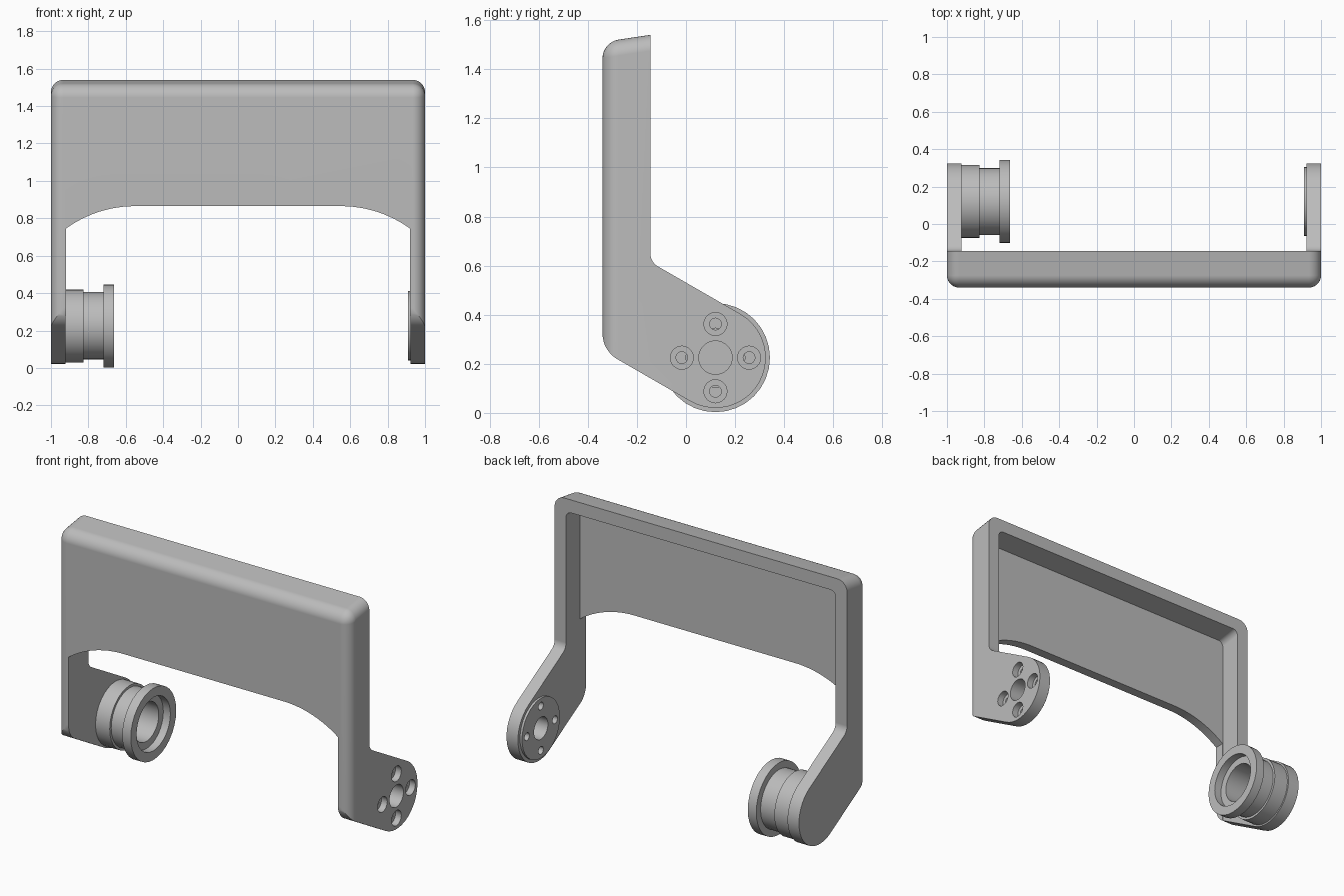
import bpy, bmesh
from math import radians, sin, cos, tan, pi
from mathutils import Matrix

if "Cube" in bpy.data.objects:
    bpy.data.objects.remove(bpy.data.objects["Cube"])

grey = bpy.data.materials.new("satin grey")
grey.use_nodes = True
grey.diffuse_color = (0.5, 0.5, 0.5, 1)
grey.node_tree.nodes["Principled BSDF"].inputs["Base Color"].default_value = (0.5, 0.5, 0.5, 1)

FRONT, BACK, TOP = -0.34, -0.145, 1.54
INNER = 0.922                 # inside face of the arms
PY, PZ = 0.12, 0.225          # pivot centre


def make(name, bm):
    bmesh.ops.recalc_face_normals(bm, faces=bm.faces)
    mesh = bpy.data.meshes.new(name)
    bm.to_mesh(mesh)
    bm.free()
    obj = bpy.data.objects.new(name, mesh)
    bpy.context.collection.objects.link(obj)
    mesh.materials.append(grey)
    return obj


def arc(cx, cy, r, a0, a1, n):
    angles = [radians(a0 + (a1 - a0) * i / n) for i in range(n + 1)]
    return [(cx + r * cos(a), cy + r * sin(a)) for a in angles]


def prism(name, pts, axis, lo, hi):
    """Extrude a 2D outline along x (outline in y, z) or y (outline in x, z)."""
    bm = bmesh.new()
    place = (lambda p: (lo, p[0], p[1])) if axis == "x" else (lambda p: (p[0], lo, p[1]))
    face = bm.faces.new([bm.verts.new(place(p)) for p in pts])
    out = bmesh.ops.extrude_face_region(bm, geom=[face])
    step = (hi - lo, 0, 0) if axis == "x" else (0, hi - lo, 0)
    bmesh.ops.translate(bm, vec=step, verts=[v for v in out["geom"] if isinstance(v, bmesh.types.BMVert)])
    return make(name, bm)


def block(name, half, y0, y1, z0, top, radius, rule):
    """Box with a sloping top, rounded along the edges picked by rule."""
    bm = bmesh.new()
    bmesh.ops.create_cube(bm, size=2)
    edges = [e for e in bm.edges if rule(e.verts[0].co.copy(), e.verts[1].co.copy())]
    for v in bm.verts:
        y = y0 if v.co.y < 0 else y1
        z = top + (y - BACK) * tan(radians(8.5)) if v.co.z > 0 else z0
        v.co = (v.co.x * half, y, z)
    bmesh.ops.bevel(bm, geom=edges, offset=radius, segments=8, profile=0.5, affect="EDGES")
    return make(name, bm)


def rod(name, y, z, r, lo, hi, sides=32):
    bm = bmesh.new()
    turn = Matrix.Translation(((lo + hi) / 2, y, z)) @ Matrix.Rotation(pi / 2, 4, "Y")
    bmesh.ops.create_cone(bm, cap_ends=True, segments=sides, radius1=r, radius2=r,
                          depth=hi - lo, matrix=turn)
    return make(name, bm)


def combine(obj, tool, operation="DIFFERENCE", keep=False):
    tool.hide_render = True
    mod = obj.modifiers.new("cut", "BOOLEAN")
    mod.operation, mod.object, mod.solver = operation, tool, "EXACT"
    bpy.context.view_layer.objects.active = obj
    bpy.ops.object.modifier_apply(modifier=mod.name)
    if not keep:
        bpy.data.objects.remove(tool)


def finish(obj):
    bpy.ops.object.select_all(action="DESELECT")
    obj.select_set(True)
    bpy.context.view_layer.objects.active = obj
    bpy.ops.object.shade_smooth_by_angle(angle=radians(30))
    mod = obj.modifiers.new("even shading", "WEIGHTED_NORMAL")
    mod.keep_sharp = True


# Bracket body: rounded block trimmed to the side outline of the arms
def side_top(a, b):
    return a.z > 0 and b.z > 0 and a.x == b.x


def outer_edges(a, b):
    front = a.y < 0 and b.y < 0
    return side_top(a, b) or (front and (a.z > 0 or b.z > 0))


bracket = block("bracket", 1.0, FRONT, 0.6, -0.2, TOP, 0.065, outer_edges)
outline = ([(-0.6, 2), (-0.6, 0.323)]
           + arc(-0.22, 0.323, 0.12, 180, 240, 8)
           + arc(PY, PZ, 0.205, -120, 60, 20)
           + arc(-0.085, 0.649, 0.06, 240, 180, 6)
           + [(BACK, 2)])
combine(bracket, prism("side_outline", outline, "x", -1.2, 1.2), "INTERSECT")

# Hollow behind the front panel
combine(bracket, block("hollow", INNER, -0.28, 1, -0.5, TOP - 0.08, 0.035, side_top))

# Opening under the front panel, with curved shoulders
R = 0.63
sweep = 36
opening = ([(-INNER, -0.5), (INNER, -0.5)]
           + arc(0.55, 0.865 - R, R, 90 - sweep, 90, 12)
           + arc(-0.55, 0.865 - R, R, 90, 90 + sweep, 12))
combine(bracket, prism("opening", opening, "y", -1, 1))

# Round pad inside the left arm
pad = rod("pivot_pad", PY, PZ, 0.185, 0.908, 0.93)

# Pivot bore and four counterbored screw holes in the left arm and pad
holes = [rod("bore", PY, PZ, 0.068, 0.8, 1.1)]
for i in range(4):
    y, z = PY + 0.137 * cos(i * pi / 2), PZ + 0.137 * sin(i * pi / 2)
    holes.append(rod("screw_hole", y, z, 0.024, 0.8, 1.1, 16))
    holes.append(rod("counterbore", y, z, 0.047, 0.96, 1.1, 24))
for hole in holes:
    combine(bracket, hole, keep=True)
    combine(pad, hole)

# Stepped spool on the right arm, turned around the pivot axis
steps = [(-0.935, 0), (-0.935, 0.195), (-0.825, 0.195), (-0.825, 0.18), (-0.72, 0.18),
         (-0.72, 0.222), (-0.662, 0.222), (-0.662, 0.165), (-0.71, 0.165),
         (-0.71, 0.12), (-0.915, 0.12), (-0.915, 0)]
bm = bmesh.new()
ring = [bm.verts.new((x, PY, PZ + r)) for x, r in steps]
edges = [bm.edges.new(pair) for pair in zip(ring, ring[1:])]
bmesh.ops.spin(bm, geom=ring + edges, cent=(0, PY, PZ), axis=(1, 0, 0),
               angle=2 * pi, steps=32, use_duplicate=False)
bmesh.ops.remove_doubles(bm, verts=bm.verts, dist=0.0005)
spool = make("spool", bm)

for part in (bracket, pad, spool):
    finish(part)
